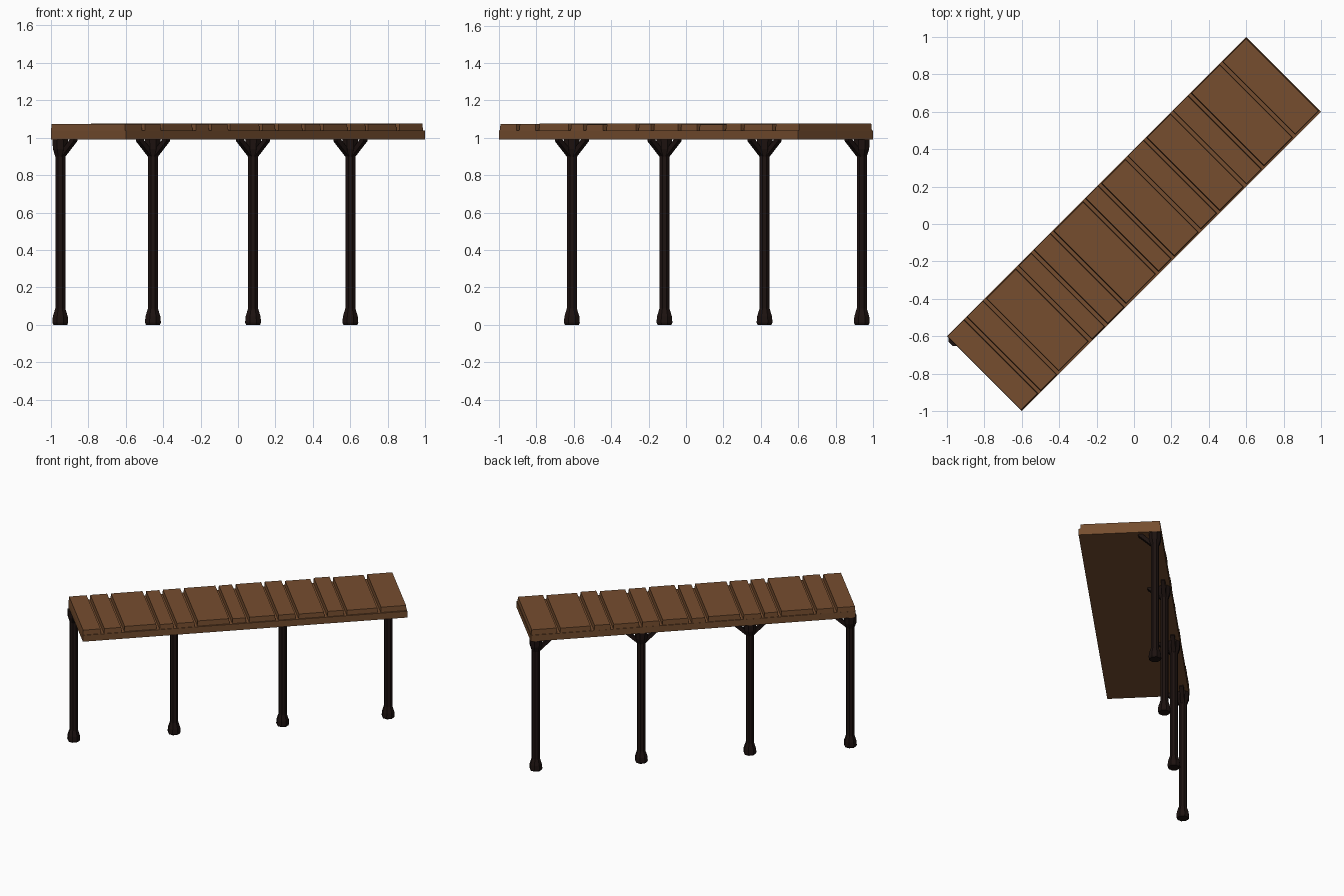
import bpy, bmesh, math, random
from mathutils import Matrix

if "Cube" in bpy.data.objects:
    bpy.data.objects.remove(bpy.data.objects["Cube"])

random.seed(4)
DIAG = Matrix.Rotation(math.radians(45), 4, 'Z')   # walkway runs diagonally


def material(name, color):
    m = bpy.data.materials.new(name)
    m.diffuse_color = (*color, 1)
    m.use_nodes = True
    m.node_tree.nodes["Principled BSDF"].inputs["Base Color"].default_value = m.diffuse_color
    return m


WOOD = material("wood", (0.18, 0.075, 0.028))
DARK = material("dark_wood", (0.012, 0.006, 0.005))


def finish(bm, name, mat):
    bmesh.ops.recalc_face_normals(bm, faces=bm.faces)
    bm.transform(DIAG)
    me = bpy.data.meshes.new(name)
    bm.to_mesh(me)
    bm.free()
    me.materials.append(mat)
    ob = bpy.data.objects.new(name, me)
    bpy.context.collection.objects.link(ob)
    return ob


def prism(bm, bottom, top):
    """Closed solid between two matching rings of points."""
    a = [bm.verts.new(p) for p in bottom]
    b = [bm.verts.new(p) for p in top]
    bm.faces.new(a[::-1])
    bm.faces.new(b)
    for i in range(len(a)):
        j = (i + 1) % len(a)
        bm.faces.new((a[i], a[j], b[j], b[i]))


def rect(x0, x1, y0, y1, z):
    return [(x0, y0, z), (x1, y0, z), (x1, y1, z), (x0, y1, z)]


L, W = 1.131, 0.283

# deck slab
bm = bmesh.new()
prism(bm, rect(-L, L, -W, W, 0.99), rect(-L, L, -W, W, 1.038))
finish(bm, "deck_slab", WOOD)

# uneven planks
gaps = [-0.993, -0.85, -0.605, -0.487, -0.341, -0.097, 0.02,
        0.223, 0.364, 0.565, 0.70, 0.937]
edges = [-L - 0.01] + gaps + [L + 0.006]
for i, (a, b) in enumerate(zip(edges, edges[1:])):
    a, b = a + 0.010, b - 0.010
    y0 = -W + random.uniform(0.003, 0.012)
    y1 = W - random.uniform(0.0, 0.008)
    z = 1.073 + random.uniform(-0.002, 0.004)
    bm = bmesh.new()
    prism(bm, rect(a, b, y0, y1, 1.038), rect(a + 0.003, b - 0.003, y0 + 0.003, y1 - 0.002, z))
    finish(bm, f"plank_{i + 1}", WOOD)

# posts along one edge, with flared foot and head
PROFILE = [(0.040, 0.0), (0.046, 0.012), (0.043, 0.045), (0.029, 0.088),
           (0.029, 0.90), (0.043, 0.94), (0.045, 0.991)]
SIDES = 8
POST_Y = 0.24


def post(name, px):
    bm = bmesh.new()
    rings = []
    for r, z in PROFILE:
        ring = []
        for k in range(SIDES):
            t = 2 * math.pi * (k + 0.5) / SIDES
            ring.append(bm.verts.new((px + r * math.cos(t), POST_Y + r * math.sin(t), z)))
        rings.append(ring)
    bm.faces.new(rings[0][::-1])
    bm.faces.new(rings[-1])
    for lo, hi in zip(rings, rings[1:]):
        for k in range(SIDES):
            n = (k + 1) % SIDES
            bm.faces.new((lo[k], lo[n], hi[n], hi[k]))
    finish(bm, name, DARK)


def brace(name, px, angle):
    side = [(0.02, 0.895), (0.115, 0.982), (0.115, 0.991), (0.085, 0.991), (0.02, 0.932)]
    bm = bmesh.new()
    prism(bm, [(d, -0.014, z) for d, z in side], [(d, 0.014, z) for d, z in side])
    bm.transform(Matrix.Translation((px, POST_Y, 0)) @ Matrix.Rotation(math.radians(angle), 4, 'Z'))
    finish(bm, name, DARK)


for i, px in enumerate([-1.103, -0.403, 0.354, 1.089]):
    post(f"post_{i + 1}", px)
    brace(f"cross_brace_{i + 1}", px, -90)
    # end posts carry no brace past the deck end
    if i < 3:
        brace(f"forward_brace_{i + 1}", px, 0)
    if i > 0:
        brace(f"backward_brace_{i + 1}", px, 180)
